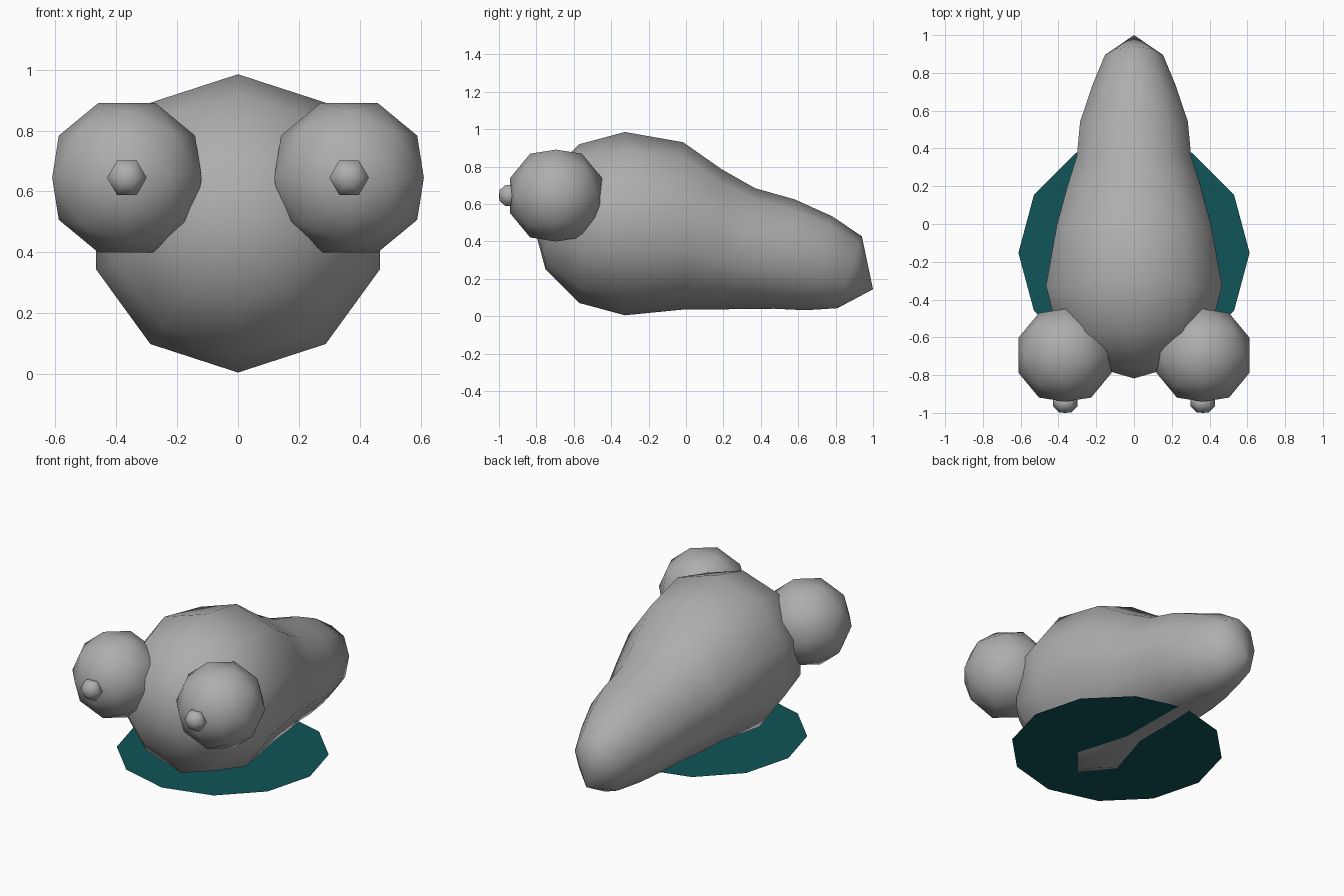
import bpy, bmesh, math
from itertools import product

if "Cube" in bpy.data.objects:
    bpy.data.objects.remove(bpy.data.objects["Cube"])


def material(name, rgb):
    m = bpy.data.materials.new(name)
    m.diffuse_color = (*rgb, 1.0)
    m.use_nodes = True
    m.node_tree.nodes["Principled BSDF"].inputs["Base Color"].default_value = m.diffuse_color
    return m


GREY = material("plain grey", (0.42, 0.42, 0.42))
TEAL = material("dark teal", (0.005, 0.09, 0.1))


def finish(bm, name, mat, smooth=True):
    bmesh.ops.recalc_face_normals(bm, faces=bm.faces)
    for f in bm.faces:
        f.smooth = smooth
    mesh = bpy.data.meshes.new(name)
    bm.to_mesh(mesh)
    bm.free()
    mesh.materials.append(mat)
    ob = bpy.data.objects.new(name, mesh)
    bpy.context.collection.objects.link(ob)
    return ob


def loft(name, rings, sides, start, front, back, mat, x=0.0):
    """Skin slanted elliptical rings (y_bottom, y_top, z_bottom, z_top, rx) between two poles."""
    bm = bmesh.new()
    loops = []
    for yb, yt, zb, zt, rx in rings:
        loop = []
        for k in range(sides):
            a = start + math.tau * k / sides
            t = (1 + math.sin(a)) / 2
            loop.append(bm.verts.new((x + rx * math.cos(a), yb + (yt - yb) * t, zb + (zt - zb) * t)))
        loops.append(loop)
    for la, lb in zip(loops, loops[1:]):
        for k in range(sides):
            n = (k + 1) % sides
            bm.faces.new((la[k], la[n], lb[n], lb[k]))
    for pole, loop in ((front, loops[0]), (back, loops[-1])):
        p = bm.verts.new((x, *pole))
        for k in range(sides):
            bm.faces.new((p, loop[k], loop[(k + 1) % sides]))
    return finish(bm, name, mat)


# Body: round head in front, tapering slanted tail behind
body_rings = [
    (-0.751, -0.751, 0.25, 0.74, 0.245),
    (-0.572, -0.572, 0.071, 0.919, 0.424),
    (-0.327, -0.327, 0.005, 0.985, 0.49),
    (0.0, -0.015, 0.037, 0.93, 0.43),
    (0.20, 0.19, 0.037, 0.786, 0.373),
    (0.43, 0.37, 0.04, 0.684, 0.318),
    (0.47, 0.58, 0.04, 0.625, 0.30),
    (0.64, 0.78, 0.032, 0.535, 0.233),
    (0.81, 0.94, 0.043, 0.428, 0.162),
]
body_rings[5] = (0.34, 0.37, 0.038, 0.684, 0.318)
loft("body", body_rings, 10, math.pi / 2, (-0.817, 0.495), (1.0, 0.144), GREY)


# Eyes: sixty-sided balls, the hull of icosahedron and dodecahedron corners
def eye(name, x, y, z, r):
    pts = {s for s in product((-0.577, 0.577), repeat=3)}
    for a, b in ((0.526, 0.851), (0.934, 0.357)):
        base = (0.0, a, b)
        for i in range(3):
            p = base[-i:] + base[:-i] if i else base
            for s in product((-1, 1), repeat=3):
                pts.add(tuple(c * q + 0.0 for c, q in zip(p, s)))
    bm = bmesh.new()
    for p in sorted(pts):
        bm.verts.new((x + r * p[0], y + r * p[1], z + r * p[2]))
    bmesh.ops.convex_hull(bm, input=bm.verts)
    return finish(bm, name, GREY)


# Eyes with six-sided pupils
pupil_rings = [(y, y, 0.645 - r * 1.0, 0.645 + r * 1.0, r)
               for y, r in ((-0.997, 0.033), (-0.965, 0.065), (-0.93, 0.065), (-0.90, 0.033))]
for side, sx in (("left", -1), ("right", 1)):
    eye(side + "_eye", sx * 0.365, -0.695, 0.645, 0.263)
    loft(side + "_pupil", pupil_rings, 6, 0.0, (-1.0, 0.645), (-0.895, 0.645), GREY, sx * 0.365)

# Base: flat twelve-sided disc
bm = bmesh.new()
bmesh.ops.create_circle(bm, cap_ends=True, segments=12, radius=0.612)
for v in bm.verts:
    v.co.y -= 0.153
    v.co.z = 0.052
disc = finish(bm, "base_disc", TEAL, smooth=False)
if disc.data.polygons[0].normal.z < 0:
    disc.data.flip_normals()
